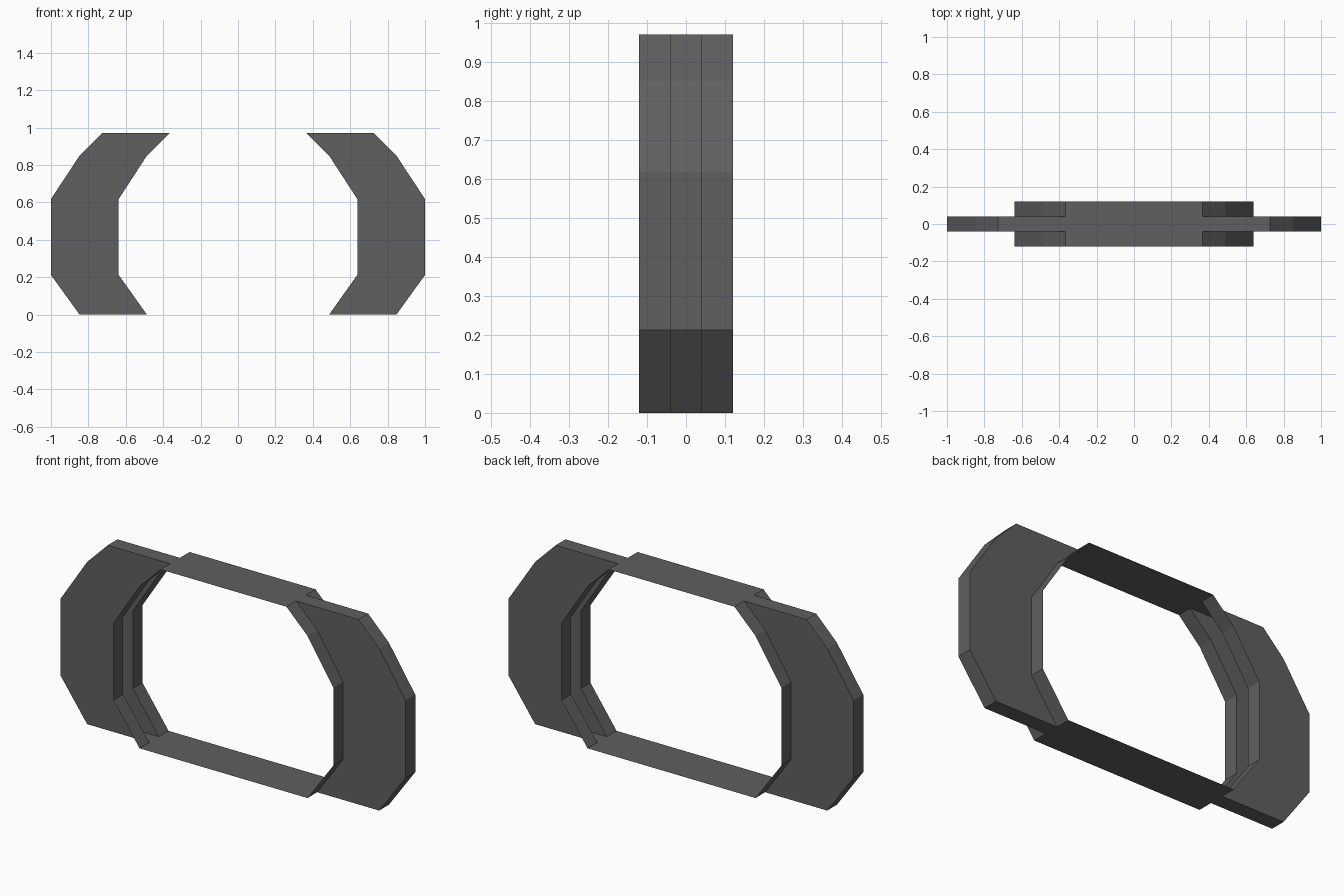
import bpy, bmesh

if "Cube" in bpy.data.objects:
    bpy.data.objects.remove(bpy.data.objects["Cube"])

grey = bpy.data.materials.new("dark grey")
grey.diffuse_color = (0.115, 0.115, 0.115, 1)
grey.use_nodes = True
grey.node_tree.nodes["Principled BSDF"].inputs["Base Color"].default_value = grey.diffuse_color

# Right-hand half profiles (x, z), bottom to top
INNER = [(0.487, 0), (0.638, 0.212), (0.638, 0.618), (0.487, 0.85), (0.365, 0.97)]
OUTER = [(0.847, 0), (1.0, 0.212), (1.0, 0.618), (0.847, 0.85), (0.727, 0.97)]
BAND, PLATE = 0.12, 0.04    # half depths


def make_object(name, quads):
    """Build a sheet object from quads given as corner positions."""
    bm = bmesh.new()
    for quad in quads:
        bm.faces.new([bm.verts.new(p) for p in quad])
    bmesh.ops.remove_doubles(bm, verts=bm.verts, dist=1e-4)
    mesh = bpy.data.meshes.new(name)
    bm.to_mesh(mesh)
    bm.free()
    mesh.materials.append(grey)
    obj = bpy.data.objects.new(name, mesh)
    bpy.context.collection.objects.link(obj)


def strip(a, b, y0, y1):
    """Quad swept in y; faces right of travel direction a to b."""
    return [(a[0], y0, a[1]), (a[0], y1, a[1]), (b[0], y1, b[1]), (b[0], y0, b[1])]


def mirror(quads):
    return [[(-x, y, z) for x, y, z in reversed(q)] for q in quads]


def pairs(points):
    return list(zip(points, points[1:]))


# Thin lining strips in front of and behind each side plate
lining = [strip(a, b, y0, y1) for a, b in pairs(INNER)
          for y0, y1 in ((-BAND, -PLATE), (PLATE, BAND))]
make_object("right_lining", lining)
make_object("left_lining", mirror(lining))

# Thin top and bottom sheets joining the two sides
(xb, zb), (xt, zt) = INNER[0], INNER[-1]
make_object("top_sheet", [strip((xt, zt), (-xt, zt), -BAND, BAND)])
make_object("bottom_sheet", [strip((-xb, zb), (xb, zb), -BAND, BAND)])

# Side plates: front, back, outer rim, top and bottom ends, open inside
plate = [strip(a, b, -PLATE, PLATE) for a, b in pairs(OUTER)]
plate.append(strip(OUTER[-1], INNER[-1], -PLATE, PLATE))
plate.append(strip(INNER[0], OUTER[0], -PLATE, PLATE))
for (i0, i1), (o0, o1) in zip(pairs(INNER), pairs(OUTER)):
    front = [(x, -PLATE, z) for x, z in (i0, o0, o1, i1)]
    plate.append(front)
    plate.append([(x, PLATE, z) for x, _, z in reversed(front)])
make_object("right_plate", plate)
make_object("left_plate", mirror(plate))
